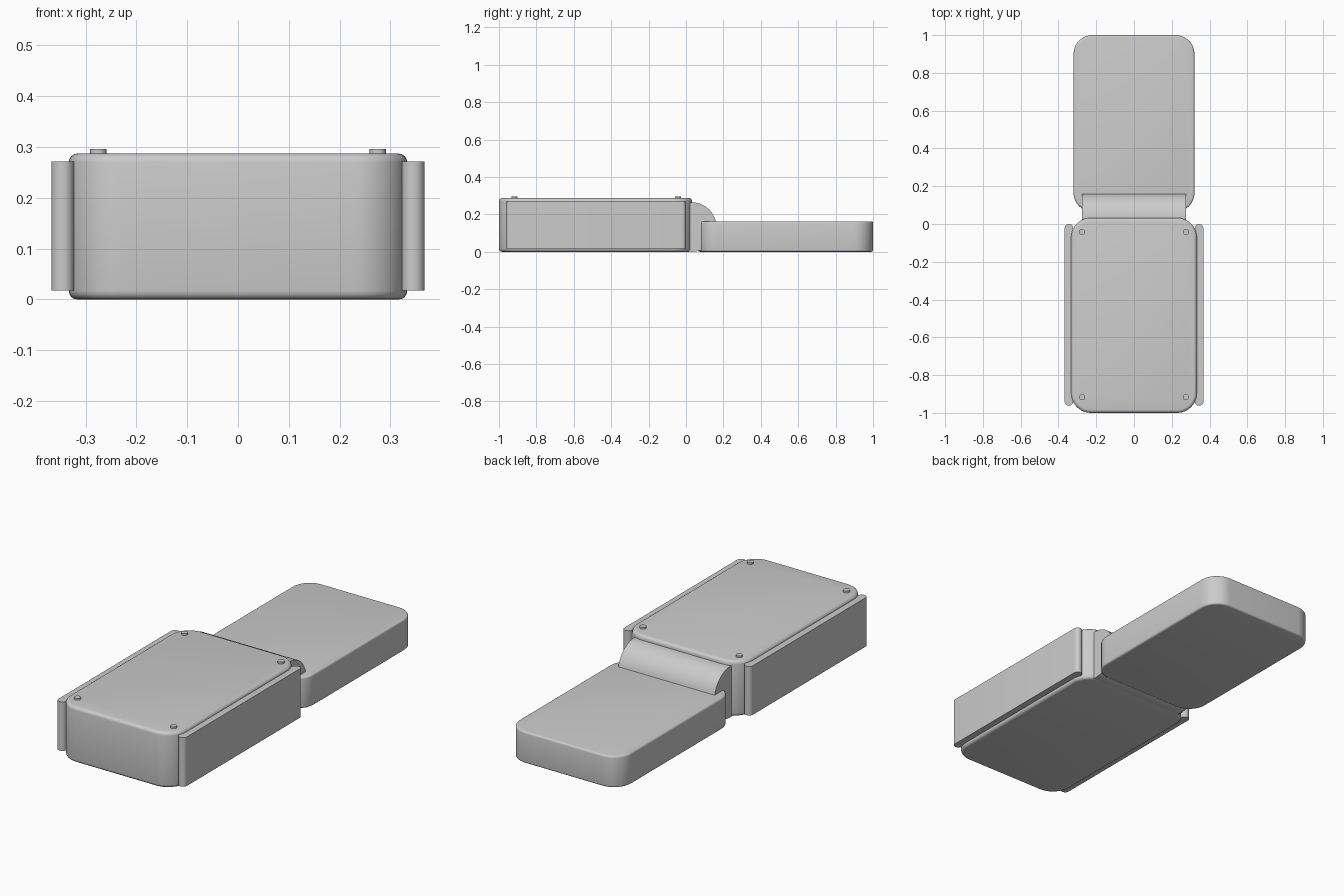
import bpy, bmesh, math

if "Cube" in bpy.data.objects:
    bpy.data.objects.remove(bpy.data.objects["Cube"])

grey = bpy.data.materials.new("light grey")
grey.diffuse_color = (0.6, 0.6, 0.6, 1)
grey.use_nodes = True
grey.node_tree.nodes["Principled BSDF"].inputs["Base Color"].default_value = grey.diffuse_color


def finish(name, bm):
    bmesh.ops.recalc_face_normals(bm, faces=bm.faces)
    me = bpy.data.meshes.new(name)
    bm.to_mesh(me)
    bm.free()
    me.materials.append(grey)
    ob = bpy.data.objects.new(name, me)
    bpy.context.collection.objects.link(ob)
    bpy.ops.object.select_all(action='DESELECT')
    ob.select_set(True)
    bpy.context.view_layer.objects.active = ob
    bpy.ops.object.shade_smooth_by_angle(angle=math.radians(35))
    return ob


def rounded_slab(name, x0, x1, y0, y1, z0, z1, radius, edge, steps=10):
    """Rounded-rectangle outline, extruded up, with softened rims."""
    bm = bmesh.new()
    outline = []
    corners = [(x1 - radius, y1 - radius), (x0 + radius, y1 - radius),
               (x0 + radius, y0 + radius), (x1 - radius, y0 + radius)]
    for q, (cx, cy) in enumerate(corners):
        for i in range(steps + 1):
            a = math.pi / 2 * (q + i / steps)
            outline.append(bm.verts.new((cx + radius * math.cos(a),
                                         cy + radius * math.sin(a), z0)))
    base = bm.faces.new(outline)
    top = bmesh.ops.extrude_face_region(bm, geom=[base])
    for v in top["geom"]:
        if isinstance(v, bmesh.types.BMVert):
            v.co.z = z1
    if edge:
        rims = [e for e in bm.edges if abs(e.verts[0].co.z - e.verts[1].co.z) < 1e-6]
        bmesh.ops.bevel(bm, geom=rims, offset=edge, segments=4,
                        profile=0.5, affect='EDGES')
    return finish(name, bm)


def cylinder(name, centre, radius, length, axis, segments):
    bm = bmesh.new()
    bmesh.ops.create_cone(bm, cap_ends=True, segments=segments,
                          radius1=radius, radius2=radius, depth=length)
    for v in bm.verts:
        x, y, z = v.co
        v.co = (z, x, y) if axis == 'X' else (x, y, z)
    bmesh.ops.translate(bm, verts=bm.verts, vec=centre)
    return finish(name, bm)


# Thick front case and thinner rear slab
rounded_slab("main_case", -0.333, 0.333, -1.0, 0.033, 0.0, 0.287, 0.105, 0.017)
rounded_slab("rear_slab", -0.32, 0.32, 0.065, 1.0, 0.0, 0.163, 0.1, 0.01)

# Barrel joining the two
cylinder("hinge_barrel", (0, 0.031, 0.132), 0.132, 0.55, 'X', 64)

for side, s in (("left", -1), ("right", 1)):
    # Side panel with rounded ends
    xa, xb = sorted((s * 0.323, s * 0.367))
    rounded_slab(side + "_side_panel", xa, xb, -0.962, 0.0, 0.018, 0.271, 0.0215, 0, 8)
    # Small round studs on the lid
    for end, y in (("front", -0.917), ("back", -0.042)):
        cylinder(f"{end}_{side}_stud", (s * 0.275, y, 0.288), 0.016, 0.016, 'Z', 24)
